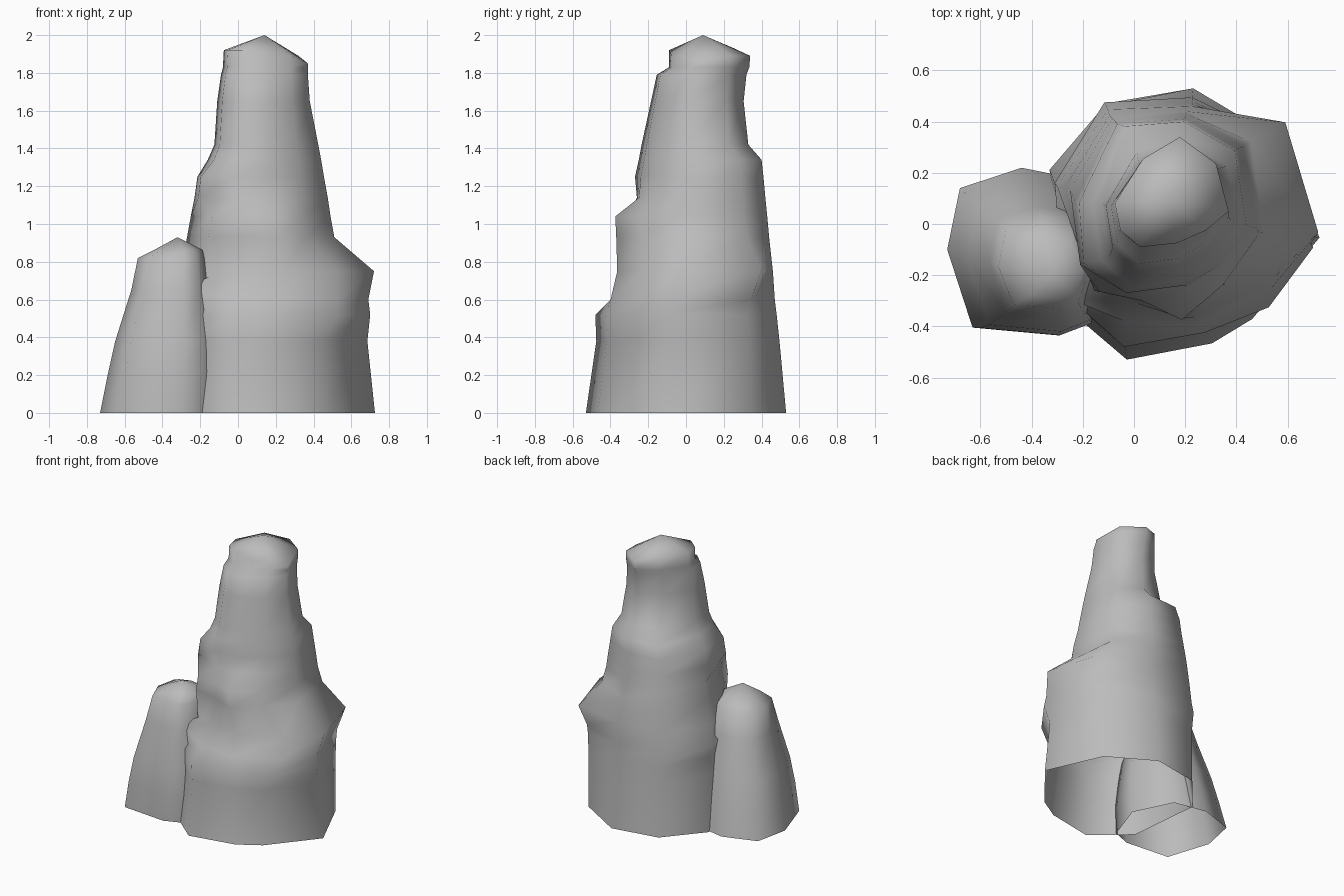
import bpy
import bmesh
from mathutils import Vector

default_cube = bpy.data.objects.get("Cube")
if default_cube:
    bpy.data.objects.remove(default_cube, do_unlink=True)


def make_material(name, colour):
    material = bpy.data.materials.new(name)
    material.use_nodes = True
    material.diffuse_color = colour
    shader = material.node_tree.nodes["Principled BSDF"]
    shader.inputs["Base Color"].default_value = colour
    shader.inputs["Roughness"].default_value = 0.9
    return material


stone = make_material("grey stone", (0.5, 0.5, 0.5, 1))


def ring_point(low_corner, high_corner, fraction, low_centre, high_centre, extents):
    """Place one outline corner inside the left/right/front/back extents."""
    corner = Vector(low_corner).lerp(Vector(high_corner), fraction)
    centre = Vector(low_centre).lerp(Vector(high_centre), fraction)
    height, left, right, front, back = extents
    reach_x = right - centre.x if corner.x > 0 else centre.x - left
    reach_y = back - centre.y if corner.y > 0 else centre.y - front
    return Vector((centre.x + corner.x * reach_x, centre.y + corner.y * reach_y, height))


def bump_offset(bumps, corner, height):
    """Sum the bumps of a corner whose height range covers this level."""
    total = Vector((0, 0, 0))
    for low, high, *offset in bumps.get(corner, []):
        if low <= height <= high:
            total += Vector(offset)
    return total


def make_spire(name, low_outline, high_outline, low_centre, high_centre, levels, apex, bumps):
    """Loft rings from base to shoulder, close them at the apex, push out bumps."""
    mesh = bpy.data.meshes.new(name)
    spire = bpy.data.objects.new(name, mesh)
    bpy.context.collection.objects.link(spire)
    bm = bmesh.new()
    rings = []
    for extents in levels:
        height = extents[0]
        fraction = height / levels[-1][0]
        ring = []
        for corner, low in low_outline.items():
            point = ring_point(low, high_outline[corner], fraction,
                               low_centre, high_centre, extents)
            ring.append(bm.verts.new(point + bump_offset(bumps, corner, height)))
        rings.append(ring)
    tip = bm.verts.new(apex)
    count = len(low_outline)
    for side in range(count):
        following = (side + 1) % count
        for lower, upper in zip(rings, rings[1:]):
            bm.faces.new((lower[side], lower[following], upper[following], upper[side]))
        bm.faces.new((rings[-1][side], rings[-1][following], tip))
    for face in bm.faces:
        face.smooth = True
    bm.to_mesh(mesh)
    bm.free()
    mesh.materials.append(stone)
    return spire


# Tall spire: outline corners at the base and at the shoulder
tall_base = {
    "left": (-1, .4), "front left": (-.9, -.6), "left front": (-.43, -1),
    "front": (.2, -.88), "front right": (.5, -.7), "right": (1, -.1),
    "back right": (.72, .7), "back": (.06, 1), "back left": (-.58, .89),
}
tall_top = {
    "left": (-1, -.2), "front left": (-.9, -.7), "left front": (-.55, -1),
    "front": (.1, -.93), "front right": (.6, -.7), "right": (1, -.35),
    "back right": (.78, .52), "back": (.15, 1), "back left": (-.5, .6),
}
# Height, left, right, front, back, with ledges where neighbours are close
tall_levels = [
    (0, -.33, .725, -.53, .53),
    (.38, -.31, .685, -.475, .495),
    (.52, -.3, .7, -.48, .48),
    (.6, -.29, .69, -.4, .47),
    (.75, -.28, .72, -.36, .46),
    (.93, -.27, .51, -.365, .44),
    (1.04, -.25, .49, -.37, .43),
    (1.14, -.23, .475, -.28, .42),
    (1.25, -.215, .455, -.27, .41),
    (1.34, -.16, .44, -.25, .4),
    (1.42, -.125, .425, -.235, .33),
    (1.65, -.11, .38, -.185, .305),
    (1.79, -.09, .37, -.155, .32),
    (1.83, -.08, .37, -.09, .335),
    (1.89, -.075, .37, -.09, .34),
]
# Local bulges, ledges and the tilt of the cap: height range, then offset
tall_bumps = {
    "left": [(.6, .8, -.02, .03, 0), (.9, 1.1, 0, .04, 0), (1.89, 2, 0, 0, .03)],
    "front left": [(.6, .7, -.03, -.045, .06), (.7, .8, .08, -.03, -.03),
                   (.9, 1.1, .07, -.045, 0), (1.1, 1.3, -.02, 0, 0), (1.89, 2, 0, 0, .03)],
    "left front": [(.6, .7, 0, .02, 0), (.7, .8, .05, .05, 0), (.9, 1.1, .07, .07, 0),
                   (1.1, 1.2, .05, .02, 0), (1.89, 2, 0, 0, .03)],
    "front": [(.6, 1.1, -.03, -.045, 0)],
    "front right": [(.52, .7, .07, 0, 0), (.7, .8, .05, 0, 0)],
    "right": [(.52, .7, 0, -.04, 0), (1.89, 2, 0, 0, -.04)],
    "back right": [(0, .1, -.03, -.03, 0), (.6, .7, 0, .03, 0), (.7, .8, .01, .09, 0),
                   (.9, 1, .03, .03, 0), (1, 1.35, .02, .02, 0)],
    "back left": [(.3, .4, -.02, .045, 0), (.5, 1.35, -.03, .08, 0),
                  (1.4, 1.5, 0, .03, 0), (1.89, 2, 0, 0, .04)],
}
make_spire("tall_rock_spire", tall_base, tall_top, (.2, 0), (.145, .125),
           tall_levels, (.14, .09, 2), tall_bumps)

# Short spire, partly sunk into the side of the tall one
short_outline = {
    "left": (-1, 0), "front left": (-.7, -.91), "front": (.3, -1), "front right": (.7, -.85),
    "right": (1, 0), "back right": (.6, .85), "back": (-.12, 1), "back left": (-.85, .75),
}
short_levels = [
    (0, -.73, -.07, -.435, .22),
    (.2, -.69, -.07, -.435, .18),
    (.38, -.65, -.09, -.42, .14),
    (.65, -.565, -.14, -.37, .07),
    (.82, -.53, -.17, -.33, .02),
    (.865, -.44, -.19, -.29, -.05),
]
make_spire("short_rock_spire", short_outline, short_outline, (-.4, -.1), (-.33, -.17),
           short_levels, (-.32, -.2, .93), {})
